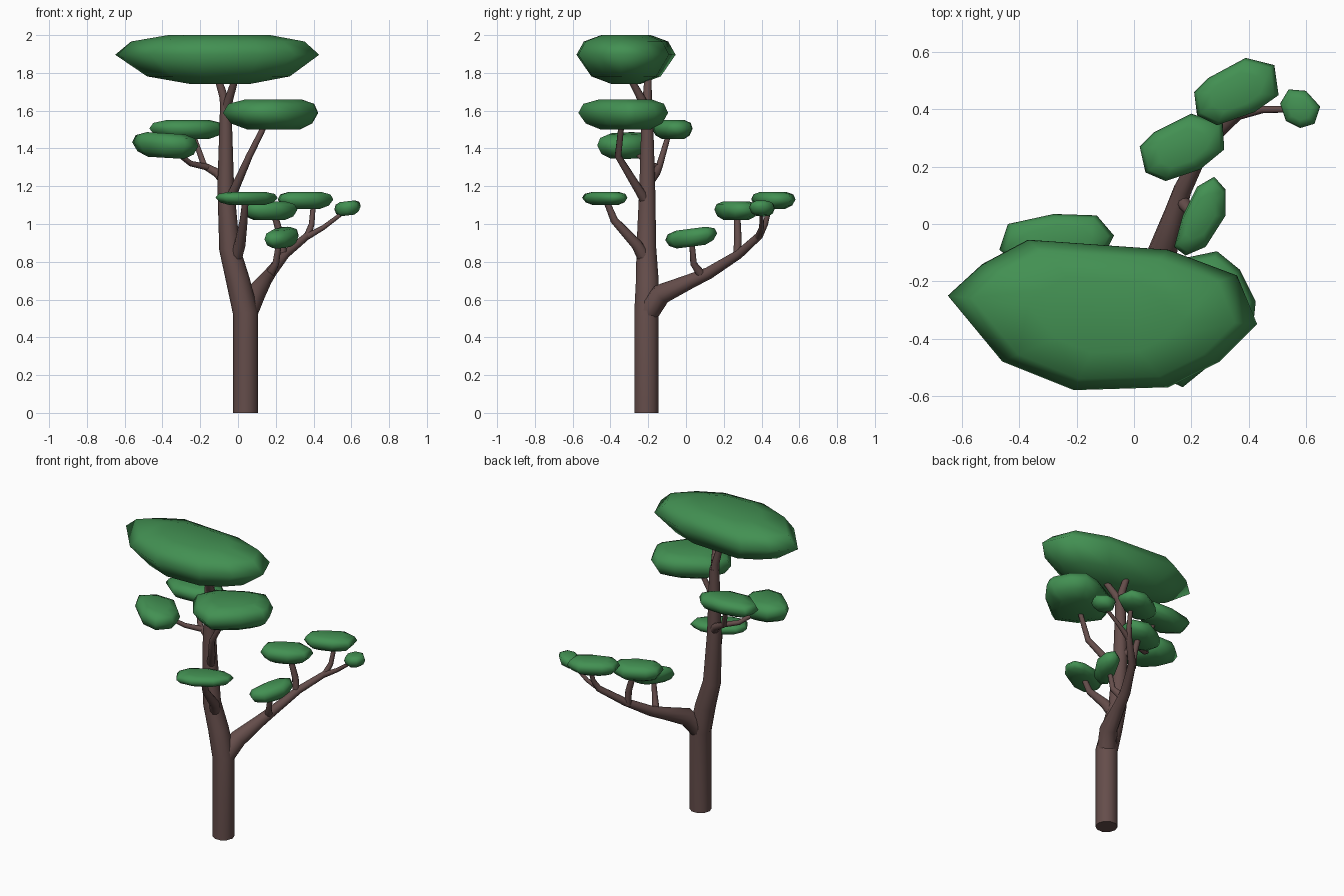
import bpy
import bmesh

cube = bpy.data.objects.get("Cube")
if cube:
    bpy.data.objects.remove(cube, do_unlink=True)


def material(name, colour):
    mat = bpy.data.materials.new(name)
    mat.use_nodes = True
    mat.diffuse_color = colour
    mat.node_tree.nodes["Principled BSDF"].inputs["Base Color"].default_value = colour
    return mat


BARK = material("bark_brown", (0.13, 0.075, 0.07, 1))
LEAF = material("leaf_green", (0.055, 0.28, 0.085, 1))


def add_mesh(name, mesh, mat):
    mesh.materials.clear()
    mesh.materials.append(mat)
    mesh.shade_smooth()
    obj = bpy.data.objects.new(name, mesh)
    bpy.context.collection.objects.link(obj)
    return obj


def branch(name, points):
    """Tapered round limb through points given as (x, y, z, radius)."""
    curve = bpy.data.curves.new(name, "CURVE")
    curve.dimensions = "3D"
    curve.bevel_depth = 1
    curve.bevel_resolution = 3
    curve.use_fill_caps = True
    spline = curve.splines.new("POLY")
    spline.points.add(len(points) - 1)
    for p, (x, y, z, r) in zip(spline.points, points):
        p.co = (x, y, z, 1)
        p.radius = r
    helper = bpy.data.objects.new(name + "_path", curve)
    bpy.context.collection.objects.link(helper)
    graph = bpy.context.evaluated_depsgraph_get()
    mesh = bpy.data.meshes.new_from_object(helper.evaluated_get(graph))
    bpy.data.objects.remove(helper, do_unlink=True)
    obj = add_mesh(name, mesh, BARK)
    bpy.context.view_layer.objects.active = obj
    obj.select_set(True)
    bpy.ops.object.shade_smooth_by_angle(angle=0.9)
    obj.select_set(False)


# (outline scale, height fraction) from underside to crown
PAD = [(0.55, 0), (0.85, 0.2), (1, 0.55), (0.9, 0.85), (0.58, 1)]
BROAD = [(0.28, 0), (0.7, 0.16), (1, 0.6), (0.85, 0.87), (0.5, 1)]


def canopy(name, outline, z0, z1, rings=PAD, tilt=(0, 0)):
    """Flattened leaf pad: the outline scaled through a stack of rings."""
    cx = sum(p[0] for p in outline) / len(outline)
    cy = sum(p[1] for p in outline) / len(outline)
    bm = bmesh.new()
    loops = []
    for s, f in rings:
        z = z0 + (z1 - z0) * f
        loops.append([bm.verts.new((cx + (x - cx) * s, cy + (y - cy) * s,
                                    z + s * (tilt[0] * (x - cx) + tilt[1] * (y - cy))))
                      for x, y in outline])
    n = len(outline)
    for low, high in zip(loops, loops[1:]):
        for i in range(n):
            j = (i + 1) % n
            bm.faces.new((low[i], low[j], high[j], high[i]))
    bm.faces.new(loops[0])
    bm.faces.new(loops[-1])
    bmesh.ops.recalc_face_normals(bm, faces=bm.faces)
    mesh = bpy.data.meshes.new(name)
    bm.to_mesh(mesh)
    bm.free()
    add_mesh(name, mesh, LEAF)


# Trunk and the fork under the crown
branch("trunk", [(.04, -.21, 0, .067), (.04, -.21, .53, .067), (0, -.205, .7, .063),
                 (-.045, -.21, .87, .055), (-.065, -.205, 1.2, .044),
                 (-.065, -.205, 1.63, .03)])
branch("crown_fork_right", [(-.065, -.205, 1.58, .03), (-.075, -.205, 1.67, .024),
                            (-.115, -.2, 1.8, .018)])
branch("crown_fork_left", [(-.065, -.205, 1.6, .026), (-.045, -.24, 1.67, .022),
                           (-.005, -.31, 1.8, .016)])

# Upper limbs
branch("upper_front_limb", [(-.06, -.2, 1.1, .03), (-.02, -.25, 1.18, .024),
                            (.06, -.36, 1.36, .018), (.15, -.34, 1.54, .015)])
branch("upper_side_limb", [(-.065, -.2, 1.22, .03), (-.11, -.16, 1.27, .024),
                           (-.18, -.14, 1.31, .018), (-.24, -.09, 1.48, .013)])
branch("upper_side_twig", [(-.16, -.15, 1.3, .018), (-.25, -.2, 1.32, .015),
                           (-.33, -.27, 1.38, .012)])
branch("middle_front_limb", [(-.03, -.2, .78, .04), (.01, -.26, .89, .03),
                             (.03, -.38, 1.02, .021), (.04, -.425, 1.13, .016)])

# Long lower limb with its twigs
branch("lower_limb", [(.04, -.21, .52, .06), (.09, -.13, .63, .055), (.14, .03, .7, .038),
                      (.17, .12, .74, .032), (.25, .28, .84, .024), (.37, .39, .94, .02),
                      (.39, .42, 1.0, .015), (.4, .45, 1.12, .013)])
branch("lower_limb_tip", [(.36, .38, .93, .018), (.45, .4, .98, .013), (.57, .4, 1.07, .01)])
branch("lower_inner_twig", [(.24, .27, .82, .022), (.23, .275, .92, .02),
                            (.19, .27, 1.06, .017)])
branch("lower_near_twig", [(.16, .09, .72, .026), (.2, .04, .79, .018), (.22, .03, .92, .014)])

# Leaf pads
canopy("crown_canopy", [(-.65, -.25), (-.53, -.14), (-.37, -.055), (.12, -.09), (.36, -.18),
                        (.43, -.35), (.3, -.48), (.12, -.57), (-.21, -.58), (-.46, -.48)],
       1.74, 2.0, BROAD)
canopy("upper_front_canopy", [(-.08, -.36), (-.02, -.22), (.17, -.12), (.29, -.095),
                              (.37, -.16), (.425, -.27), (.42, -.32), (.33, -.44),
                              (.17, -.57), (.02, -.5)], 1.5, 1.66)
canopy("upper_side_canopy", [(-.56, -.26), (-.47, -.18), (-.34, -.17), (-.23, -.28),
                             (-.21, -.38), (-.28, -.47), (-.4, -.45), (-.52, -.34)],
       1.35, 1.48, tilt=(-.06, 0))
canopy("upper_back_canopy", [(-.47, -.09), (-.44, 0), (-.28, .035), (-.13, .03),
                             (-.07, -.04), (-.1, -.1), (-.2, -.17), (-.36, -.18)], 1.45, 1.55)
canopy("middle_front_canopy", [(-.12, -.47), (-.09, -.4), (.02, -.33), (.13, -.31),
                               (.2, -.33), (.21, -.39), (.15, -.47), (.03, -.54),
                               (-.07, -.55)], 1.1, 1.17)
canopy("lower_far_canopy", [(.21, .46), (.26, .51), (.39, .58), (.49, .555), (.505, .45),
                            (.42, .39), (.29, .345), (.22, .38)], 1.08, 1.17)
canopy("lower_tip_canopy", [(.51, .42), (.54, .47), (.6, .465), (.65, .41), (.63, .35),
                            (.58, .335), (.53, .36)], 1.045, 1.12, tilt=(.12, 0))
canopy("lower_inner_canopy", [(.02, .27), (.07, .32), (.2, .385), (.31, .35), (.315, .26),
                              (.23, .19), (.11, .15), (.04, .18)], 1.02, 1.12)
canopy("lower_near_canopy", [(.14, -.08), (.18, -.11), (.25, -.08), (.32, .03), (.32, .12),
                             (.28, .165), (.22, .13), (.17, .03)], .88, .975, tilt=(0, .13))
